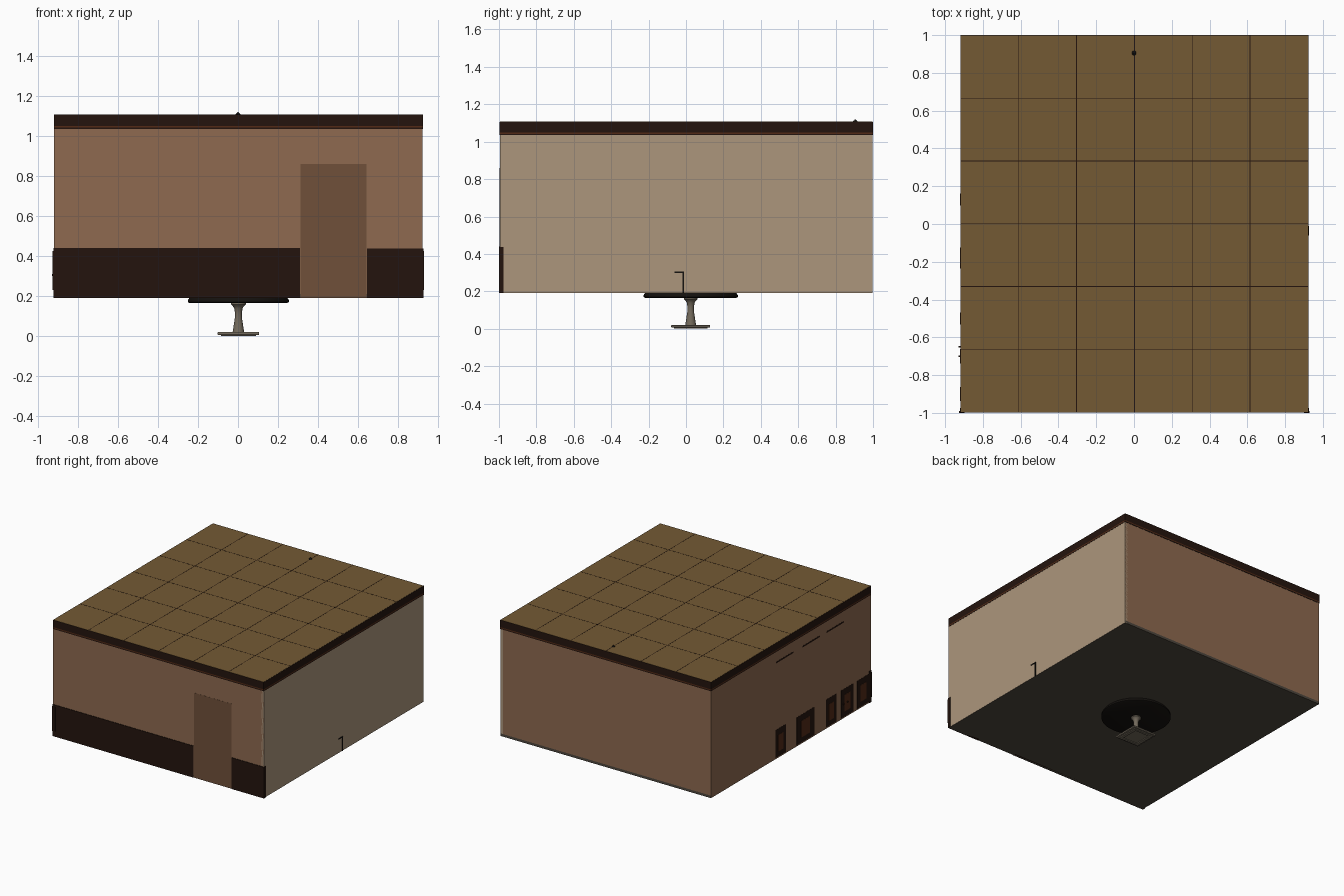
import bpy, math

if "Cube" in bpy.data.objects:
    bpy.data.objects.remove(bpy.data.objects["Cube"])

def material(name, r, g, b):
    m = bpy.data.materials.new(name)
    lin = [((c / 255 + 0.055) / 1.055) ** 2.4 for c in (r, g, b)]
    m.diffuse_color = (*lin, 1)
    m.use_nodes = True
    m.node_tree.nodes["Principled BSDF"].inputs["Base Color"].default_value = m.diffuse_color
    return m

ROOF = material("roof_ochre", 116, 90, 52)
WALL = material("wall_tan", 142, 106, 80)
LIGHT = material("wall_light", 172, 150, 124)
FLOOR = material("floor_grey", 78, 71, 61)
DARK = material("dark_wood", 36, 20, 13)
RED = material("red_wood", 82, 42, 22)
DOOR = material("door_wood", 112, 80, 58)
BLACK = material("black", 20, 17, 14)
METAL = material("metal", 115, 106, 92)

def box(name, x0, x1, y0, y1, z0, z1, mat, bevel=0):
    bpy.ops.mesh.primitive_cube_add(size=1, location=((x0 + x1) / 2, (y0 + y1) / 2, (z0 + z1) / 2))
    o = bpy.context.object
    o.name = name
    o.scale = (x1 - x0, y1 - y0, z1 - z0)
    bpy.ops.object.transform_apply(location=False, rotation=False, scale=True)
    if bevel:
        b = o.modifiers.new("bevel", 'BEVEL')
        b.width, b.segments = bevel, 3
    o.data.materials.append(mat)
    return o

def lathe(name, cx, cy, profile, mat, n=32):
    verts, faces = [], []
    for r, z in profile:
        for i in range(n):
            a = 2 * math.pi * i / n
            verts.append((cx + r * math.cos(a), cy + r * math.sin(a), z))
    for k in range(len(profile) - 1):
        for i in range(n):
            j = (i + 1) % n
            faces.append((k * n + i, k * n + j, (k + 1) * n + j, (k + 1) * n + i))
    faces.append(tuple(reversed(range(n))))
    faces.append(tuple(range((len(profile) - 1) * n, len(profile) * n)))
    me = bpy.data.meshes.new(name)
    me.from_pydata(verts, [], faces)
    o = bpy.data.objects.new(name, me)
    bpy.context.collection.objects.link(o)
    me.materials.append(mat)
    bpy.context.view_layer.objects.active = o
    bpy.ops.object.select_all(action='DESELECT')
    o.select_set(True)
    bpy.ops.object.shade_smooth_by_angle(angle=math.radians(40))
    return o

X0, X1, Y0, Y1, ZB, ZT = -0.917, 0.921, -0.995, 0.998, 0.19, 1.107
T, E = 0.02, 0.002   # wall thickness, how far trim stands proud

# Room shell
box("floor", X0, X1, Y0, Y1, ZB, ZB + T, FLOOR)
box("ceiling", X0, X1, Y0, Y1, ZT - T, ZT, ROOF)
box("front_wall", X0, X1, Y0, Y0 + T, ZB + .001, ZT - .001, WALL)
box("back_wall", X0, X1, Y1 - T, Y1, ZB + .001, ZT - .001, WALL)
box("left_wall", X0 - .001, X0 + T, Y0, Y1, ZB + .001, ZT - .001, WALL)
box("right_wall", X1 - T, X1 + .001, Y0, Y1, ZB + .001, ZT - .001, LIGHT)

# Crown moulding: dark band with a fine red bead beneath
for tag, z0, z1, mat in (("crown", 1.05, ZT - .001, DARK), ("crown_bead", 1.042, 1.05, RED), ("crown_lip", 1.035, 1.042, DARK)):
    box(tag + "_front", X0 - E, X1 + E, Y0 - E, Y0 + T, z0, z1, mat)
    box(tag + "_back", X0 - E, X1 + E, Y1 - T, Y1 + E, z0, z1, mat)
    box(tag + "_left", X0 - E, X0 + T, Y0, Y1, z0, z1, mat)
    box(tag + "_right", X1 - T, X1 + E, Y0, Y1, z0, z1, mat)

# Front wainscot on both sides of the door
box("wainscot_front_left", -0.922, 0.31, Y0 - .004, Y0 + T, ZB, 0.44, DARK)
box("wainscot_front_right", 0.643, 0.926, Y0 - .004, Y0 + T, ZB, 0.437, DARK)
box("front_door", 0.312, 0.641, Y0 - .001, Y0 + T, ZB, 0.86, DOOR)
for x0, x1 in ((-0.926, X0 + T), (X1 - T, 0.928)):
    box("wainscot_end_cap", x0, x1, -1.0, Y0 + .004, 0.23, 0.425, DARK)

# Left wall panels and shelf strips
for y, w in ((-0.90, .15), (-0.70, .15), (-0.50, .13), (-0.18, .22), (0.13, .13)):
    box("left_panel_frame", X0 - E, X0 + T, y - w / 2, y + w / 2, ZB + .01, 0.42, DARK)
    box("left_panel_inset", X0 - .003, X0 + T, y - w / 4, y + w / 4, 0.24, 0.37, RED)
for y in (-0.55, -0.25, 0.08):
    box("left_shelf", X0 - E, X0 + T, y - .11, y + .11, 0.945, 0.957, DARK)
for y in (-0.65, -0.70):
    box("left_hook", -0.929, X0, y - .004, y + .004, 0.30, 0.31, DARK)

# Right wall: bent rod by the floor
box("rod_upright", X1, X1 + .006, -0.018, -0.011, ZB, 0.305, BLACK)
box("rod_arm", X1, X1 + .006, -0.062, -0.011, 0.299, 0.305, BLACK)

# Roof seams
for i in range(1, 6):
    x = X0 + (X1 - X0) * i / 6
    box("roof_seam_long", x - .002, x + .002, Y0, Y1, ZT - .002, ZT + .0006, DARK)
    y = Y0 + (Y1 - Y0) * i / 6
    box("roof_seam_cross", X0, X1, y - .002, y + .002, ZT - .002, ZT + .0006, DARK)

# Small finial on the roof
lathe("roof_finial", 0.0, 0.905, [(.012, 1.10), (.012, 1.109), (.006, 1.114), (.001, 1.12)], BLACK, 12)

# Pedestal table showing under the floor
CY = 0.025
lathe("pedestal_disc", 0.002, CY, [(.243, .165), (.252, .170), (.252, .180), (.245, .19)], BLACK, 48)
lathe("pedestal_column", 0.002, CY,
      [(.030, .015), (.028, .025), (.024, .05), (.018, .09), (.017, .115), (.021, .14),
       (.028, .15), (.037, .158), (.037, .168)], METAL, 24)
box("pedestal_foot", -.102, .106, CY - .104, CY + .104, .006, .02, METAL, .004)
for s in (-1, 1):
    box("foot_rail_side", .002 + s * .075 - .012, .002 + s * .075 + .012, CY - .09, CY + .09, 0, .008, METAL)
    box("foot_rail_end", -.08, .084, CY + s * .08 - .01, CY + s * .08 + .01, .0005, .008, METAL)
